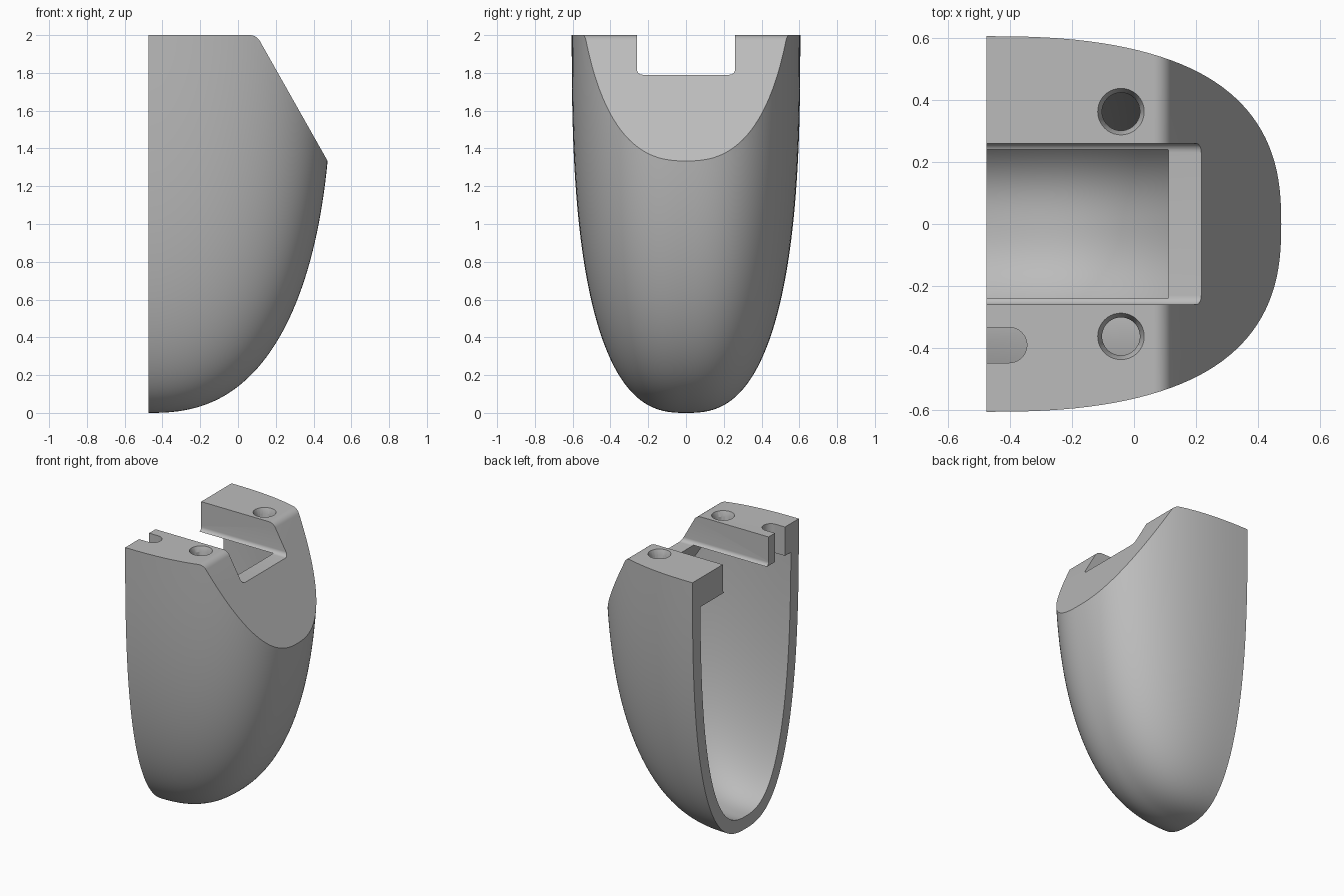
import bpy, bmesh, math

cube = bpy.data.objects.get("Cube")
if cube:
    bpy.data.objects.remove(cube, do_unlink=True)

BACK = -0.475     # plane of the open back
TOP = 2.0
CEILING = 1.79    # underside of the top slab and floor of the slot
SLOPE = 1.77      # drop of the slanted face per unit of x


def make_object(name, bm):
    bmesh.ops.recalc_face_normals(bm, faces=bm.faces)
    mesh = bpy.data.meshes.new(name)
    bm.to_mesh(mesh)
    bm.free()
    obj = bpy.data.objects.new(name, mesh)
    bpy.context.collection.objects.link(obj)
    return obj


def prism(name, points, place, start, end):
    """Extrude a 2D outline; place(u, v, w) maps it into space."""
    bm = bmesh.new()
    a, b = [[bm.verts.new(place(u, v, w)) for u, v in points] for w in (start, end)]
    bm.faces.new(a)
    bm.faces.new(b)
    for i in range(len(a)):
        j = (i + 1) % len(a)
        bm.faces.new((a[i], a[j], b[j], b[i]))
    return make_object(name, bm)


def arc(cx, cy, r, start, end, steps=8):
    angles = [math.radians(start + (end - start) * i / steps) for i in range(steps + 1)]
    return [(cx + r * math.cos(t), cy + r * math.sin(t)) for t in angles]


def curve(t, power):
    return max(1 - t ** power, 0) ** (1 / power)


def bowl(name, inset, tail, rings=56, sides=72):
    """Loft half-round sections that swell from the tip up to a full section."""
    bm = bmesh.new()
    height = TOP - inset
    loops = []
    for k in range(rings + 2):
        s = min(k / rings, 1)
        z = inset + height * s ** 2.5 + (0.2 if k > rings else 0)
        t = 1 - s ** 2.5
        width = (0.605 - inset) * max(curve(t, 2.65), 0.02)
        depth = (0.975 - inset) * max(curve(t, 2.5), 0.02)
        pts = []
        for i in range(sides + 1):
            a = -math.pi / 2 + math.pi * i / sides
            c, q = max(math.cos(a), 0), math.sin(a)
            pts.append((BACK + depth * c ** 0.8,
                        width * math.copysign(abs(q) ** 0.8, q)))
        if tail:
            pts += [(BACK - tail, width), (BACK - tail, -width)]
        loops.append([bm.verts.new((x, y, z)) for x, y in pts])
    for low, high in zip(loops, loops[1:]):
        for i in range(len(low)):
            j = (i + 1) % len(low)
            bm.faces.new((low[i], low[j], high[j], high[i]))
    bm.faces.new(loops[0])
    bm.faces.new(loops[-1])
    return make_object(name, bm)


def combine(target, tool, operation):
    mod = target.modifiers.new(operation.title(), 'BOOLEAN')
    mod.object, mod.operation, mod.solver = tool, operation, 'EXACT'
    bpy.context.view_layer.objects.active = target
    bpy.ops.object.modifier_apply(modifier=mod.name)
    bpy.data.objects.remove(tool, do_unlink=True)


def along_y(u, v, w):
    return (u, w, v)


def along_x(u, v, w):
    return (w, u, v)


def along_z(u, v, w):
    return (u, v, w)


# Outer body, trimmed by a side outline with a rounded top corner and slanted face
body = bowl("shell_body", 0, 0)
corner_x = 0.098
r = 0.06
tilt = math.degrees(math.atan(1 / SLOPE))
reach = r * math.tan(math.radians(90 - tilt) / 2)
outline = [(-1, -0.5), (-1, TOP)]
outline += arc(corner_x - reach, TOP - r, r, 90, tilt)
outline += [(corner_x + 2.5 / SLOPE, -0.5)]
combine(body, prism("side_outline", outline, along_y, -1, 1), 'INTERSECT')

# Hollow interior, following the outer wall, the slab and the slanted face
cavity = bowl("cavity", 0.09, 0.2)
ceiling = CEILING + 0.002
inner = [(-1, -0.5), (-1, ceiling), (0.11, ceiling),
         (0.11 + (ceiling + 0.5) / SLOPE, -0.5)]
combine(cavity, prism("inner_outline", inner, along_y, -1, 1), 'INTERSECT')
combine(body, cavity, 'DIFFERENCE')

# Central slot with rounded floor corners
f = 0.03
slot = [(-0.26, 2.2)] + arc(-0.26 + f, CEILING + f, f, 180, 270)
slot += arc(0.26 - f, CEILING + f, f, 270, 360) + [(0.26, 2.2)]
combine(body, prism("slot", slot, along_x, -1, 1), 'DIFFERENCE')

# Round-ended notch in the back of the right flange
notch = [(-0.7, -0.447)] + arc(-0.402, -0.39, 0.057, -90, 90, 20) + [(-0.7, -0.333)]
combine(body, prism("notch", notch, along_z, 1.7, 2.2), 'DIFFERENCE')

# Countersunk screw holes through both flanges
for y in (-0.362, 0.362):
    for bottom, top, r1, r2 in ((1.7, 2.1, 0.061, 0.061), (1.96, 2.04, 0.06, 0.09)):
        bpy.ops.mesh.primitive_cone_add(vertices=40, radius1=r1, radius2=r2,
                                        depth=top - bottom,
                                        location=(-0.042, y, (top + bottom) / 2))
        combine(body, bpy.context.object, 'DIFFERENCE')

# Plain grey finish
grey = bpy.data.materials.new("plain grey")
grey.use_nodes = True
color = (0.5, 0.5, 0.5, 1)
grey.diffuse_color = color
grey.node_tree.nodes["Principled BSDF"].inputs["Base Color"].default_value = color
body.data.materials.clear()
body.data.materials.append(grey)
for poly in body.data.polygons:
    poly.material_index = 0

bpy.ops.object.select_all(action='DESELECT')
body.select_set(True)
bpy.context.view_layer.objects.active = body
bpy.ops.object.shade_smooth_by_angle(angle=math.radians(25))
